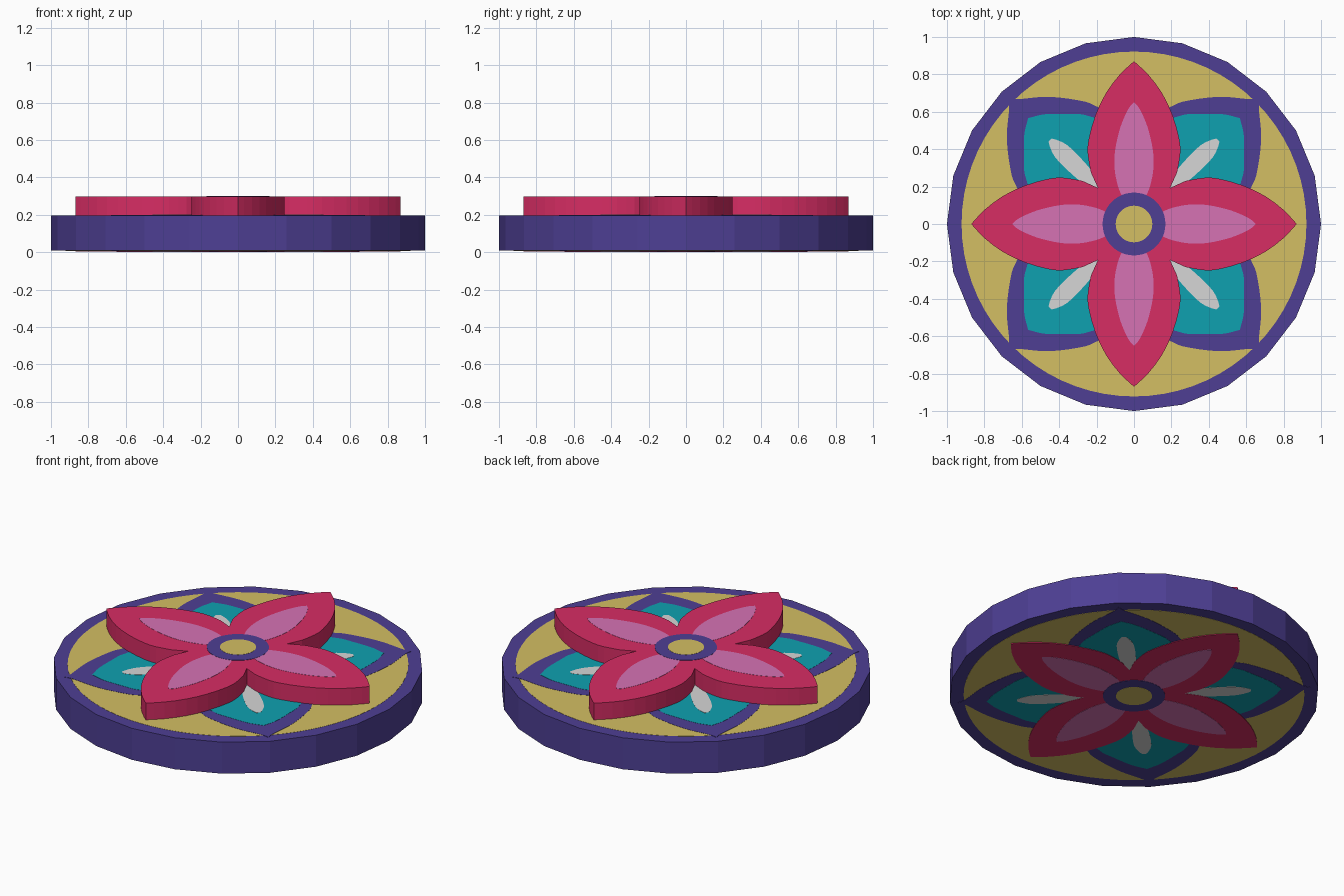
import bpy, bmesh, math

if "Cube" in bpy.data.objects:
    bpy.data.objects.remove(bpy.data.objects["Cube"])


def material(name, rgb):
    m = bpy.data.materials.new(name)
    lin = [(c / 255 / 12.92) if c < 11 else ((c / 255 + 0.055) / 1.055) ** 2.4 for c in rgb]
    m.diffuse_color = (*lin, 1)
    m.use_nodes = True
    m.node_tree.nodes["Principled BSDF"].inputs["Base Color"].default_value = m.diffuse_color
    return m


purple = material("purple", (78, 63, 148))
gold = material("gold", (212, 191, 99))
red = material("crimson", (215, 45, 100))
pink = material("pink", (214, 114, 180))
teal = material("teal", (15, 161, 176))
white = material("pale grey", (214, 214, 214))


def prism(name, outlines, z0, z1, mat):
    """Extrude closed outlines from z0 to z1 as one object."""
    bm = bmesh.new()
    for pts in outlines:
        low = [bm.verts.new((x, y, z0)) for x, y in pts]
        top = [bm.verts.new((x, y, z1)) for x, y in pts]
        bm.faces.new(low)
        bm.faces.new(top)
        n = len(pts)
        for i in range(n):
            j = (i + 1) % n
            bm.faces.new((low[i], low[j], top[j], top[i]))
    bmesh.ops.recalc_face_normals(bm, faces=bm.faces)
    me = bpy.data.meshes.new(name)
    bm.to_mesh(me)
    bm.free()
    me.materials.append(mat)
    ob = bpy.data.objects.new(name, me)
    bpy.context.collection.objects.link(ob)


def smooth(p, n=4):
    """Catmull-Rom curve through the points."""
    out = []
    q = [p[0]] + p + [p[-1]]
    for a, b, c, d in zip(q, q[1:], q[2:], q[3:]):
        for k in range(n):
            t = k / n
            out.append(tuple(0.5 * (2 * b[i] + (c[i] - a[i]) * t
                                    + (2 * a[i] - 5 * b[i] + 4 * c[i] - d[i]) * t * t
                                    + (3 * b[i] - a[i] - 3 * c[i] + d[i]) * t ** 3) for i in (0, 1)))
    return out + [p[-1]]


def turn(pts, k):
    for _ in range(k):
        pts = [(-y, x) for x, y in pts]
    return pts


def circle(r, n):
    return [[(r * math.cos(2 * math.pi * i / n), r * math.sin(2 * math.pi * i / n)) for i in range(n)]]


def diagonal(half):
    """Half outline from base to tip, mirrored across the diagonal, four times."""
    h = smooth(half)
    loop = h + [(y, x) for x, y in h[-2:0:-1]]
    return [turn(loop, k) for k in range(4)]


def upright(half):
    """Half outline from base to tip, mirrored across the y axis, four times."""
    h = smooth(half)
    loop = h + [(-x, y) for x, y in h[-2:0:-1]]
    return [turn(loop, k) for k in range(4)]


# Outlines
gold_disc = circle(0.922, 72)
leaf_border = diagonal([(0.12, 0.12), (0.12, 0.54), (0.21, 0.633), (0.32, 0.665), (0.47, 0.68),
                        (0.625, 0.667), (0.675, 0.675)])
leaf = diagonal([(0.13, 0.13), (0.14, 0.5), (0.246, 0.578), (0.35, 0.588), (0.475, 0.587),
                 (0.55, 0.57), (0.567, 0.567)])
leaf_heart = diagonal([(0.16, 0.16), (0.2, 0.245), (0.26, 0.325), (0.355, 0.42), (0.43, 0.455),
                       (0.449, 0.449)])
petal_half = [(0, 0.87), (0.075, 0.8), (0.15, 0.7), (0.207, 0.58), (0.243, 0.45),
              (0.247, 0.37), (0.23, 0.275)]
right_half = [(x, y) for x, y in smooth(petal_half, 2)]
left_half = [(-x, y) for x, y in right_half[:0:-1]]
quarter = left_half[::-1] + [(-0.193, 0.193)]
one_petal = [(0.193, 0.193)] + right_half[::-1] + quarter[:-1]
flower = [[p for k in range(4) for p in turn(one_petal, k)]]
petal_heart = upright([(0, 0.02), (0.05, 0.12), (0.085, 0.2), (0.104, 0.3), (0.1, 0.4),
                       (0.072, 0.52), (0.03, 0.615), (0, 0.65)])
ring = circle(0.168, 48)
centre = circle(0.098, 40)

# Body of the medallion and the raised flower
prism("disc", circle(1.0, 24), 0.008, 0.196, purple)
prism("raised_flower", flower, 0.196, 0.297, red)

lower = [("gold_field", gold_disc, gold), ("leaf_border", leaf_border, purple),
         ("leaf", leaf, teal), ("leaf_heart", leaf_heart, white)]
upper = [("petal_heart", petal_heart, pink), ("centre_ring", ring, purple),
         ("centre_dot", centre, gold)]

# Thin painted plates on the disc top and on the flower top
for i, (name, shape, mat) in enumerate(lower, 1):
    prism(name + "_top", shape, 0.196, 0.196 + i * 0.001, mat)
for i, (name, shape, mat) in enumerate(upper, 1):
    prism(name + "_top", shape, 0.297, 0.297 + i * 0.001, mat)

# The same pattern, flat, on the underside
for i, (name, shape, mat) in enumerate(lower + [("flower", flower, red)] + upper, 1):
    prism(name + "_underside", shape, 0.008 - i * 0.001, 0.008, mat)
